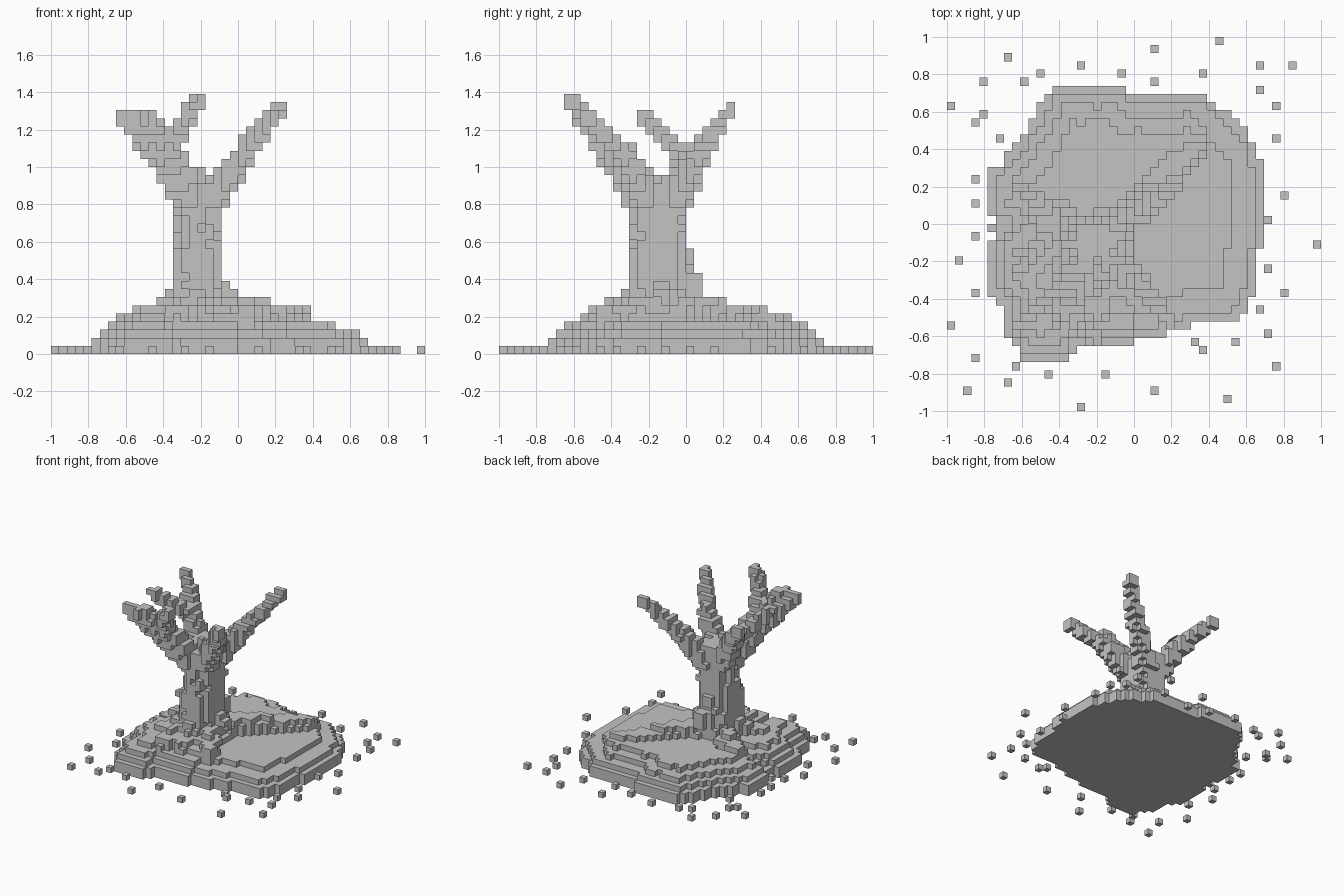
import bpy
import bmesh
import random
from math import floor
from mathutils import Vector

random.seed(4)
old = bpy.data.objects.get("Cube")
if old:
    bpy.data.objects.remove(old, do_unlink=True)

UNIT = 2 / 46  # edge of one block

grey = bpy.data.materials.new("plain grey")
grey.use_nodes = True
grey.diffuse_color = (0.55, 0.55, 0.55, 1)
grey.node_tree.nodes["Principled BSDF"].inputs["Base Color"].default_value = (0.55, 0.55, 0.55, 1)

SIDES = [Vector(s) for s in
         ((1, 0, 0), (-1, 0, 0), (0, 1, 0), (0, -1, 0), (0, 0, 1), (0, 0, -1))]


def centre(cell):
    return Vector([(c + 0.5) * UNIT for c in cell])


def segment_distance(p, a, b):
    """Distance from p to segment ab, and the position along it."""
    ab = b - a
    t = max(0, min(1, (p - a).dot(ab) / ab.length_squared))
    return (p - a - ab * t).length, t


def limb(points, start, end, rough=0.0):
    """Blocks inside a tapering tube along a path."""
    cells = set()
    path = [Vector(p) for p in points]
    count = len(path) - 1
    for n, (a, b) in enumerate(zip(path, path[1:])):
        low = [floor((min(a[k], b[k]) - start) / UNIT) for k in range(3)]
        high = [floor((max(a[k], b[k]) + start) / UNIT) for k in range(3)]
        for i in range(low[0], high[0] + 1):
            for j in range(low[1], high[1] + 1):
                for k in range(max(0, low[2]), high[2] + 1):
                    dist, t = segment_distance(centre((i, j, k)), a, b)
                    dist += random.uniform(-rough, rough)
                    if dist < start + (end - start) * (n + t) / count:
                        cells.add((i, j, k))
    return cells


def build(name, cells, solid):
    """Mesh the faces of the blocks that are open to the air."""
    bm = bmesh.new()
    corners = {}

    def corner(p):
        key = tuple(round(c * 2) for c in p)
        if key not in corners:
            corners[key] = bm.verts.new(p * UNIT)
        return corners[key]

    for cell in sorted(cells):
        mid = Vector([c + 0.5 for c in cell])
        for side in SIDES:
            if tuple(int(c + s) for c, s in zip(cell, side)) in solid:
                continue
            u = Vector((side.y, side.z, side.x))
            v = side.cross(u)
            ring = [mid + (side + u * a + v * b) / 2
                    for a, b in ((-1, -1), (1, -1), (1, 1), (-1, 1))]
            bm.faces.new([corner(p) for p in ring])
    mesh = bpy.data.meshes.new(name)
    bm.to_mesh(mesh)
    bm.free()
    mesh.materials.append(grey)
    obj = bpy.data.objects.new(name, mesh)
    bpy.context.collection.objects.link(obj)


# Mound: terraced steps that follow an irregular outline, in block units
outline = [Vector((x, y, 0)) * UNIT for x, y in (
    (16, 1), (16, 6), (15, 10), (13, 12), (11, 14), (8, 16), (0, 16), (-1, 17),
    (-10, 17), (-12, 14), (-14, 10), (-16, 8), (-18, 6), (-18, 1), (-16, 0),
    (-18, -2), (-18, -8), (-16, -10), (-16, -14), (-13, -17), (-8, -17),
    (-7, -15), (-1, -15), (2, -14), (8, -12), (12, -12), (14, -10), (15, -7))]
edges = list(zip(outline, outline[1:] + outline[:1]))
valley = (Vector((-0.7, 0, 0)), Vector((-0.4, 0.03, 0)))
HIGH_STEPS = (0.045, 0.11, 0.2)
LOW_STEPS = (0.045, 0.17)  # the lower terrace on the left side


def inside(p):
    hit = False
    for a, b in edges:
        if (a.y > p.y) != (b.y > p.y):
            if p.x < a.x + (p.y - a.y) * (b.x - a.x) / (b.y - a.y):
                hit = not hit
    return hit


mound = set()
for i in range(-20, 20):
    for j in range(-20, 20):
        p = centre((i, j, 0))
        p.z = 0
        if not inside(p):
            continue
        dist = min(segment_distance(p, a, b)[0] for a, b in edges)
        if p.x < 0 and p.y < 0:  # steeper slope at the front corner
            dist *= 1.3
        dist = min(dist, segment_distance(p, *valley)[0] + 0.1)
        dist += random.uniform(-0.008, 0.008)
        steps = LOW_STEPS if p.x > 0 and p.y < p.x + 0.1 else HIGH_STEPS
        height = 2 + sum(dist > step for step in steps)
        mound.update((i, j, k) for k in range(height))

# Roots: low ridges running out over the mound
roots = set()
for x, y, z in ((0.33, 0.42, 0.18), (-0.52, 0.1, 0.19), (-0.48, -0.3, 0.2),
                (-0.34, -0.48, 0.2), (0.04, -0.42, 0.19), (-0.18, -0.46, 0.2)):
    roots |= limb([(-0.2, -0.12, 0.25), ((x - 0.2) / 2, (y - 0.12) / 2, 0.21), (x, y, z)],
                  0.1, 0.07, 0.01)

# Trunk: two fused stems with flaring feet
trunk = set()
for y, lean in ((-0.18, 0.02), (-0.1, 0)):
    trunk |= limb([(-0.22, y, 0.2), (-0.215, y, 0.55), (-0.2, y + lean, 0.86)], 0.135, 0.115, 0.012)
for x, y, z in ((-0.06, -0.12, 0.32), (-0.18, 0.04, 0.37), (-0.36, -0.2, 0.26), (-0.2, -0.32, 0.25)):
    trunk |= limb([(-0.22, -0.15, 0.46), (x, y, z)], 0.09, 0.06)

# Branches
branches = {
    "back_left_branch": limb([(-0.16, -0.06, 0.8), (0.02, 0.06, 1.05), (0.24, 0.24, 1.325)], 0.09, 0.036),
    "front_left_branch": limb([(-0.15, -0.2, 0.8), (0.02, -0.32, 1.06), (0.2, -0.54, 1.28)], 0.09, 0.038),
    "back_right_branch": limb([(-0.25, -0.1, 0.8), (-0.42, 0.01, 1.04), (-0.61, 0.2, 1.27)], 0.09, 0.038),
    "front_right_branch": limb([(-0.25, -0.22, 0.8), (-0.4, -0.38, 1.03), (-0.6, -0.54, 1.26)], 0.1, 0.045)
    | limb([(-0.25, -0.26, 0.86), (-0.33, -0.38, 1.05), (-0.5, -0.54, 1.26)], 0.08, 0.06),
    "right_twig": limb([(-0.43, 0, 1.06), (-0.5, -0.11, 1.15), (-0.61, -0.24, 1.28)], 0.055, 0.038),
    "front_twig": limb([(-0.37, -0.38, 1.04), (-0.31, -0.52, 1.22), (-0.2, -0.61, 1.36)], 0.065, 0.042),
}

# Loose blocks scattered on the ground
scatter = [
    (10, 22), (2, 21), (-16, 20), (-7, 19), (15, 19), (19, 19), (-12, 18), (-2, 18),
    (8, 18), (-19, 17), (-14, 17), (2, 17), (15, 16), (-23, 14), (17, 14), (-19, 13),
    (-20, 12), (-17, 10), (17, 10), (-20, 5), (18, 3), (-20, 2), (16, 0), (-18, -1),
    (-20, -2), (22, -3), (-22, -5), (16, -6), (18, -9), (-20, -9), (15, -11), (-23, -13),
    (16, -14), (7, -15), (12, -15), (8, -16), (-20, -17), (-15, -18), (17, -18),
    (-11, -19), (-4, -19), (-16, -20), (-21, -21), (2, -21), (11, -22), (-7, -23)]

parts = {"mound": mound, "roots": roots, "trunk": trunk, **branches,
         "loose_blocks": {(i, j, 0) for i, j in scatter}}
solid = set().union(*parts.values())
used = set()
for name, cells in parts.items():
    build(name, cells - used, solid)
    used |= cells
